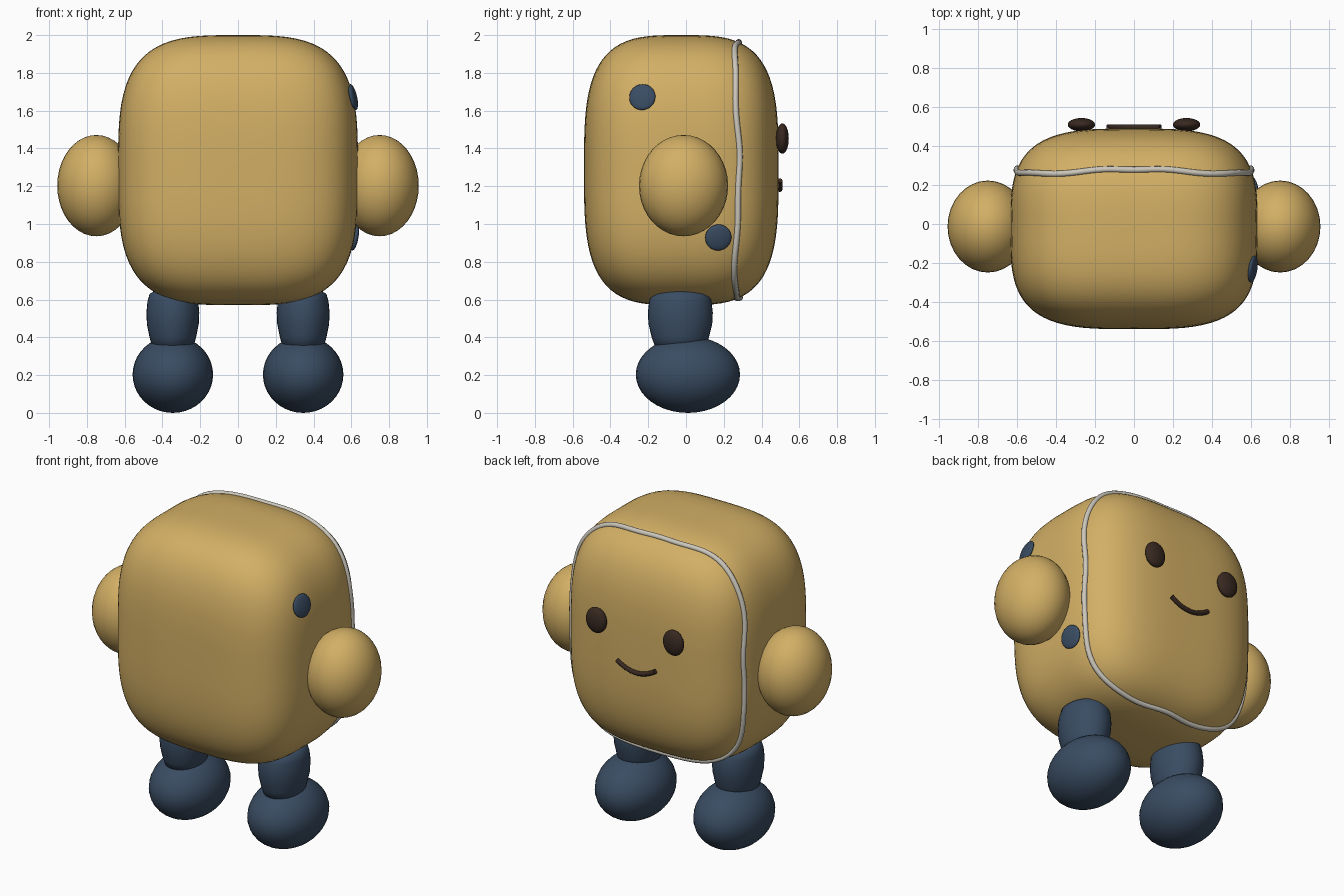
import bpy, bmesh, math
from mathutils import Vector, Matrix

cube = bpy.data.objects.get("Cube")
if cube:
    bpy.data.objects.remove(cube, do_unlink=True)

CENTRE = Vector((0, -0.025, 1.285))
HALF = Vector((0.635, 0.515, 0.715))
POWER = 3.4


def material(name, rgb):
    m = bpy.data.materials.new(name)
    m.diffuse_color = (*rgb, 1)
    m.use_nodes = True
    bsdf = m.node_tree.nodes["Principled BSDF"]
    bsdf.inputs["Base Color"].default_value = (*rgb, 1)
    bsdf.inputs["Roughness"].default_value = 0.8
    return m


TAN = material("warm tan", (0.65, 0.43, 0.13))
NAVY = material("navy blue", (0.042, 0.073, 0.124))
BROWN = material("dark brown", (0.04, 0.022, 0.015))
THREAD = material("pale thread", (0.60, 0.57, 0.50))


def finish(bm, name, mat):
    bmesh.ops.recalc_face_normals(bm, faces=bm.faces)
    mesh = bpy.data.meshes.new(name)
    bm.to_mesh(mesh)
    bm.free()
    mesh.materials.append(mat)
    mesh.shade_smooth()
    ob = bpy.data.objects.new(name, mesh)
    bpy.context.collection.objects.link(ob)
    return ob


def ellipsoid(name, mat, centre, radii, rotation=None):
    bm = bmesh.new()
    bmesh.ops.create_uvsphere(bm, u_segments=32, v_segments=20, radius=1)
    turn = rotation.to_matrix().to_4x4() if rotation else Matrix()
    place = Matrix.Translation(centre) @ turn @ Matrix.Diagonal((*radii, 1))
    bmesh.ops.transform(bm, matrix=place, verts=bm.verts)
    return finish(bm, name, mat)


def tube(name, mat, points, radius, closed=False):
    curve = bpy.data.curves.new(name, "CURVE")
    curve.dimensions = "3D"
    curve.bevel_depth = radius
    curve.bevel_resolution = 3
    curve.use_fill_caps = True
    spline = curve.splines.new("POLY")
    spline.points.add(len(points) - 1)
    for p, co in zip(spline.points, points):
        p.co = (*co, 1)
    spline.use_cyclic_u = closed
    spline.use_smooth = True
    curve.materials.append(mat)
    ob = bpy.data.objects.new(name, curve)
    bpy.context.collection.objects.link(ob)
    return ob


def body_scale(rel, power=POWER):
    """Factor that pushes a direction out to the soft box surface."""
    return sum(abs(c) ** power for c in rel) ** (-1 / power)


# Soft rounded box body
bm = bmesh.new()
bmesh.ops.create_cube(bm, size=2)
bmesh.ops.subdivide_edges(bm, edges=bm.edges, cuts=23, use_grid_fill=True)
for v in bm.verts:
    v.co = CENTRE + v.co * body_scale(v.co) * HALF
finish(bm, "body", TAN)

# Seam thread around the face panel, slightly wavy
seam = []
STEPS = 120
for i in range(STEPS):
    a = math.tau * i / STEPS
    c, s = math.cos(a), math.sin(a)
    y = 0.27 + 0.012 * math.cos(4 * a) + 0.004 * math.sin(11 * a)
    depth = abs((y - CENTRE.y) / HALF.y) ** POWER
    k = body_scale((c, s)) * (1 - depth) ** (1 / POWER)
    seam.append((HALF.x * c * k, y, CENTRE.z + HALF.z * s * k))
tube("face_seam", THREAD, seam, 0.016, closed=True)

# Arms, legs, feet and eyes in pairs
LEG = [(0, 0.32), (0.76, 0.34), (0.88, 0.40), (0.98, 0.47), (1, 0.53),
       (0.96, 0.59), (0.88, 0.63), (0.7, 0.645), (0, 0.65)]
for side, sx in (("left", 1), ("right", -1)):
    ellipsoid(side + "_arm", TAN, (sx * 0.75, -0.013, 1.203), (0.207, 0.236, 0.268))
    ellipsoid(side + "_foot", NAVY, (sx * 0.345, 0.01, 0.203), (0.213, 0.276, 0.203))
    ellipsoid(side + "_eye", BROWN, (sx * 0.27, 0.51, 1.452), (0.07, 0.034, 0.08))

    bm = bmesh.new()
    verts = [bm.verts.new((r, 0, z)) for r, z in LEG]
    edges = [bm.edges.new(pair) for pair in zip(verts, verts[1:])]
    bmesh.ops.spin(bm, geom=verts + edges, cent=(0, 0, 0), axis=(0, 0, 1),
                   angle=math.tau, steps=32)
    bmesh.ops.remove_doubles(bm, verts=bm.verts, dist=0.001)
    for v in bm.verts:
        v.co = (sx * 0.345 + v.co.x * 0.14, -0.03 + v.co.y * 0.172, v.co.z)
    finish(bm, side + "_leg", NAVY)

# Smile
smile = []
for i in range(17):
    t = i / 8 - 1
    smile.append((0.135 * t, 0.497, 1.184 + 0.046 * t * t))
tube("mouth", BROWN, smile, 0.014)

# Round patches on the left flank, lying along the surface
for name, y, z in (("upper_patch", -0.23, 1.67), ("lower_patch", 0.17, 0.93)):
    ry, rz = (y - CENTRE.y) / HALF.y, (z - CENTRE.z) / HALF.z
    rx = (1 - abs(ry) ** POWER - abs(rz) ** POWER) ** (1 / POWER)
    normal = Vector([math.copysign(abs(r) ** (POWER - 1), r) / h
                     for r, h in zip((rx, ry, rz), HALF)]).normalized()
    point = Vector((rx * HALF.x, y, z)) + normal * 0.008
    ellipsoid(name, NAVY, point, (0.07, 0.07, 0.018), normal.to_track_quat("Z", "Y"))
